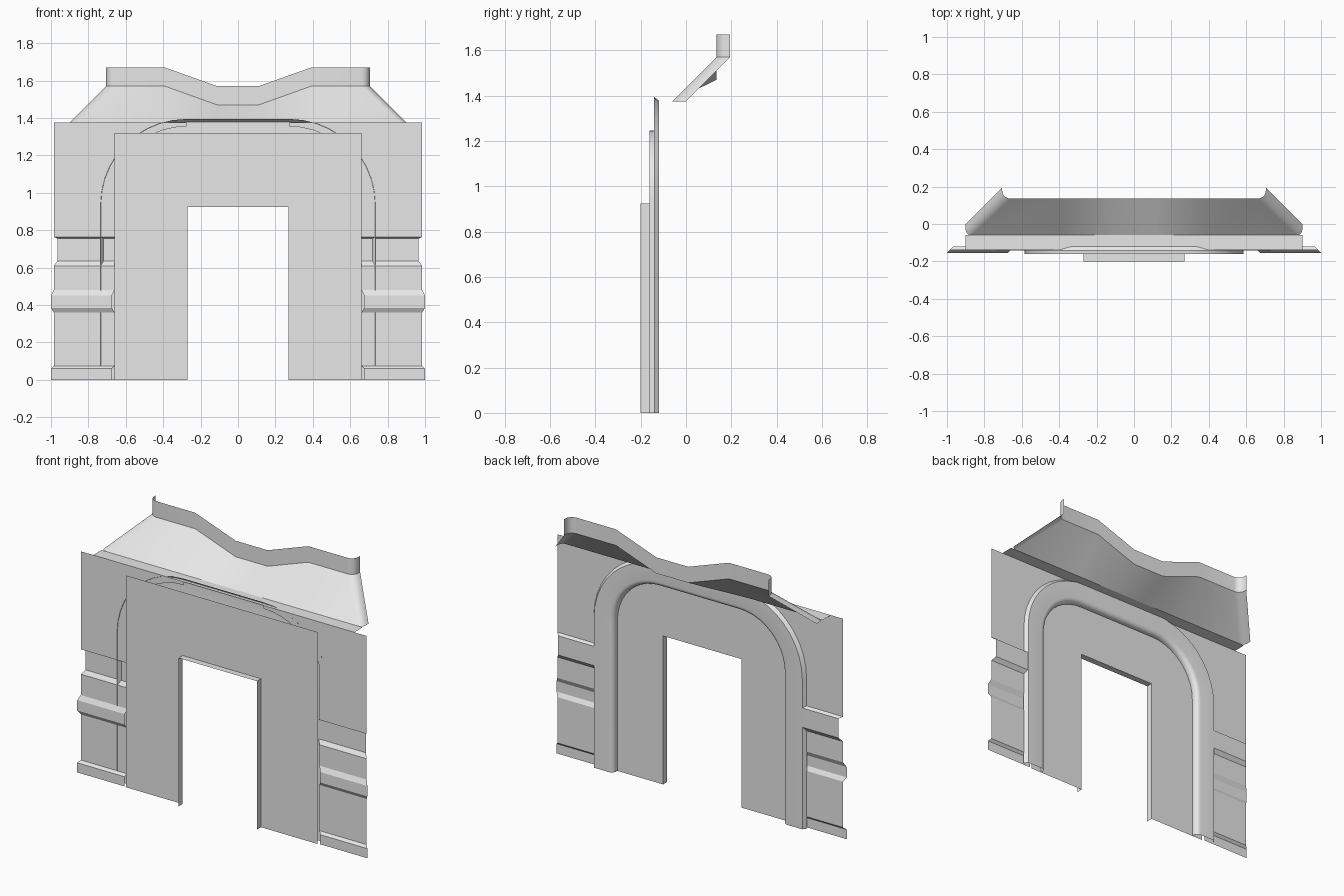
import bpy
from math import sin, cos, pi, radians

cube = bpy.data.objects.get("Cube")
if cube:
    bpy.data.objects.remove(cube, do_unlink=True)

grey = bpy.data.materials.new("plain_grey")
grey.use_nodes = True
grey.diffuse_color = (0.8, 0.8, 0.8, 1)
grey.node_tree.nodes["Principled BSDF"].inputs["Base Color"].default_value = (0.8, 0.8, 0.8, 1)


def make(name, verts, faces, smooth=True):
    mesh = bpy.data.meshes.new(name)
    mesh.from_pydata(verts, [], faces)
    mesh.materials.append(grey)
    mesh.update()
    obj = bpy.data.objects.new(name, mesh)
    bpy.context.collection.objects.link(obj)
    if smooth:
        bpy.ops.object.select_all(action='DESELECT')
        obj.select_set(True)
        bpy.context.view_layer.objects.active = obj
        bpy.ops.object.shade_smooth_by_angle(angle=radians(35))
    return obj


def sheet(name, rows, smooth=True):
    """Skin a grid of points, one strip of quads between neighbouring rows."""
    n = len(rows[0])
    verts = [p for row in rows for p in row]
    faces = [(r * n + i, r * n + i + 1, (r + 1) * n + i + 1, (r + 1) * n + i)
             for r in range(len(rows) - 1) for i in range(n - 1)]
    return make(name, verts, faces, smooth)


def flat(name, outline, y):
    """Flat upright face from an x, z outline."""
    return make(name, [(x, y, z) for x, z in outline], [tuple(range(len(outline)))], False)


WALL_Y, PLATE_Y = -0.14, -0.16
WALL_TOP, HALF_DOOR, DOOR_TOP = 1.375, 0.27, 0.925
ARC_X, ARC_Z = 0.275, 0.935     # centre of each arch corner
SIDES = (("left", 1), ("right", -1))

# Side panels: a moulded section with parallel mitred ends
section = [(-0.155, 0), (-0.155, 0.06), (WALL_Y, 0.075), (WALL_Y, 0.36),
           (-0.155, 0.385), (-0.155, 0.45), (WALL_Y, 0.48), (WALL_Y, 0.61),
           (-0.121, 0.635), (-0.121, 0.755), (WALL_Y, 0.765), (WALL_Y, WALL_TOP)]
for side, s in SIDES:
    ends = [[(s * (x + WALL_Y - y), y, z) for y, z in section] for x in (0.66, 0.985)]
    sheet(side + "_side_panel", ends if s < 0 else ends[::-1], False)

# Wall corners between the arch and the side panels
for side, s in SIDES:
    arc = [(s * (ARC_X + 0.42 * cos(a)), ARC_Z + 0.42 * sin(a))
           for a in [radians(23 + 67 * i / 8) for i in range(9)]]
    corner = [(s * 0.66, WALL_TOP)] + arc + [(s * ARC_X, WALL_TOP)]
    flat(side + "_wall_corner", corner if s < 0 else corner[::-1], WALL_Y)

# Front plate around the doorway
half = [(HALF_DOOR, DOOR_TOP), (HALF_DOOR, 0), (0.66, 0), (0.66, 1.32)]
flat("front_plate", half + [(-x, z) for x, z in half[::-1]], PLATE_Y)

# Door lining that projects forward of the plate
door = [(-HALF_DOOR, 0), (-HALF_DOOR, DOOR_TOP), (HALF_DOOR, DOOR_TOP), (HALF_DOOR, 0)]
sheet("door_lining", [[(x, y, z) for x, z in door] for y in (-0.2, PLATE_Y)], False)

# Arch moulding: a section of radius and depth swept up, round and down
lip = 0.03
arch_section = [(0.31, PLATE_Y)]
arch_section += [(0.31 + lip * (1 - cos(a)), -0.119 - lip * (1 - sin(a)))
                 for a in [pi / 2 * i / 5 for i in range(6)]]
arch_section += [(0.443, -0.119), (0.46, -0.142)]
steps = 10


def arch_line(r, y):
    arc = [(ARC_X + r * cos(pi / 2 * i / steps), y, ARC_Z + r * sin(pi / 2 * i / steps))
           for i in range(steps + 1)]
    right_half = [(ARC_X + r, y, 0)] + arc
    return right_half + [(-x, y, z) for x, y, z in right_half[::-1]]


sheet("arch_moulding", [arch_line(r, y) for r, y in arch_section])

# Ledge joining the wall top to the cornice
sheet("ledge", [[(-0.9, y, WALL_TOP), (0.9, y, WALL_TOP)] for y in (WALL_Y, -0.06)], False)

# Cornice: sloping hipped skirt with an upright rim that dips in the middle


def plan(half_width, front, back, radius):
    arc = [(half_width - radius + radius * cos(a), front + radius - radius * sin(a))
           for a in [pi / 2 * i / 5 for i in range(6)]]
    right_half = [(half_width, back)] + arc + [(0.39, front), (0.11, front)]
    return right_half + [(-x, y) for x, y in right_half[::-1]]


def dip(x):
    return 0.1 * min(1, max(0, (0.39 - abs(x)) / 0.28))


foot = [(x, y, WALL_TOP) for x, y in plan(0.9, -0.06, 0, 0.03)]
upper = plan(0.705, 0.135, 0.195, 0.045)
fold, rim = [[(x, y, z - dip(x)) for x, y in upper] for z in (1.57, 1.67)]
sheet("cornice", [rim, fold, foot])
